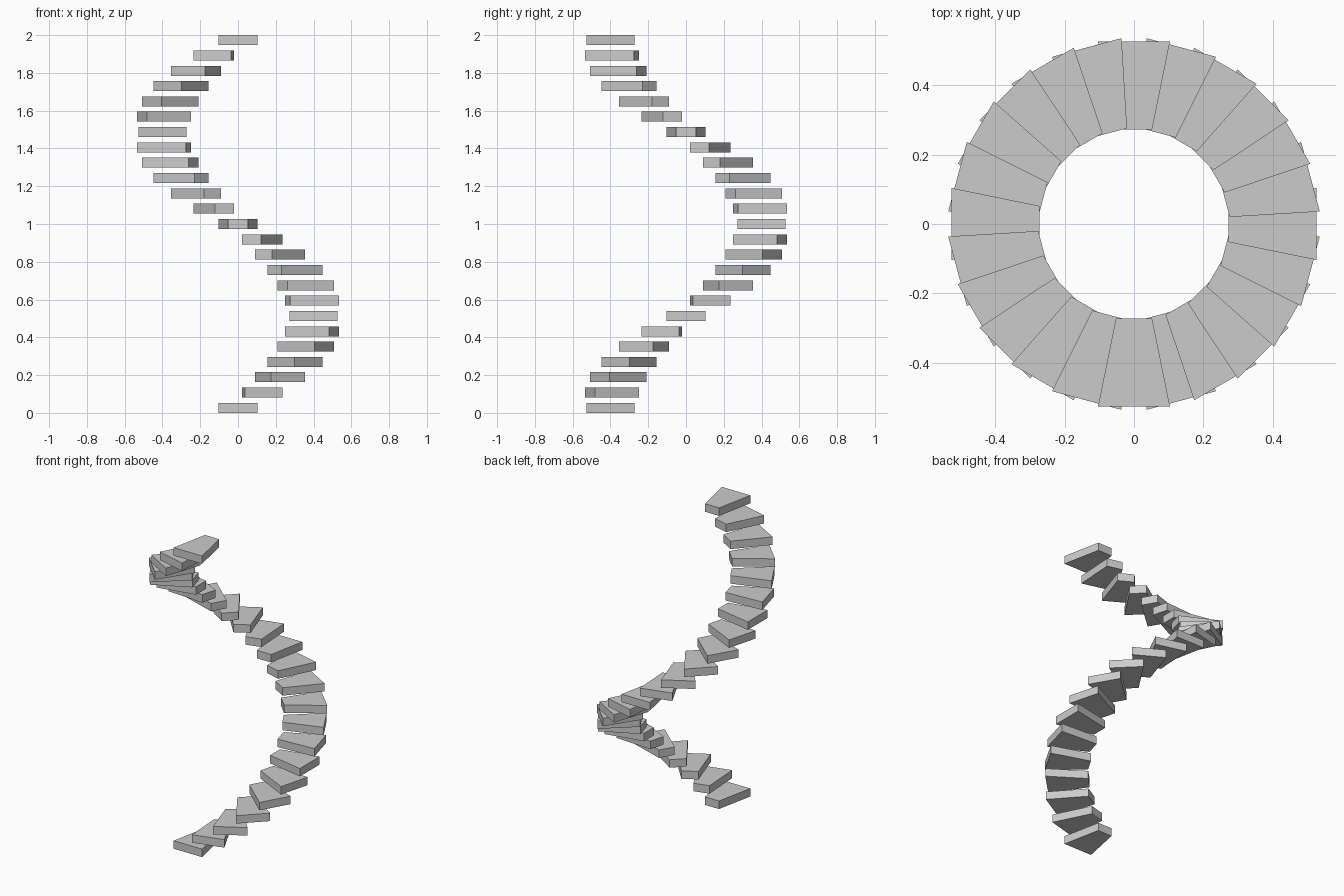
import bpy
import math

if "Cube" in bpy.data.objects:
    bpy.data.objects.remove(bpy.data.objects["Cube"])

STEPS = 25
THICK = 0.053
RISE = (2.0 - THICK) / (STEPS - 1)
TURN = math.radians(15)
# Wedge-shaped tread outline, pointing towards -y
OUTLINE = [(-0.104, -0.527), (0.104, -0.527), (0.052, -0.272), (-0.052, -0.272)]


def tread_mesh():
    verts = [(x, y, z) for z in (0, THICK) for x, y in OUTLINE]
    faces = [(3, 2, 1, 0), (4, 5, 6, 7)]
    faces += [(i, (i + 1) % 4, (i + 1) % 4 + 4, i + 4) for i in range(4)]
    mesh = bpy.data.meshes.new("tread")
    mesh.from_pydata(verts, [], faces)
    mesh.update()
    return mesh


# Spiral of floating treads, one full turn
mesh = tread_mesh()
for i in range(STEPS):
    step = bpy.data.objects.new(f"step_{i + 1:02d}", mesh)
    step.location.z = i * RISE
    step.rotation_euler.z = i * TURN
    bpy.context.collection.objects.link(step)
